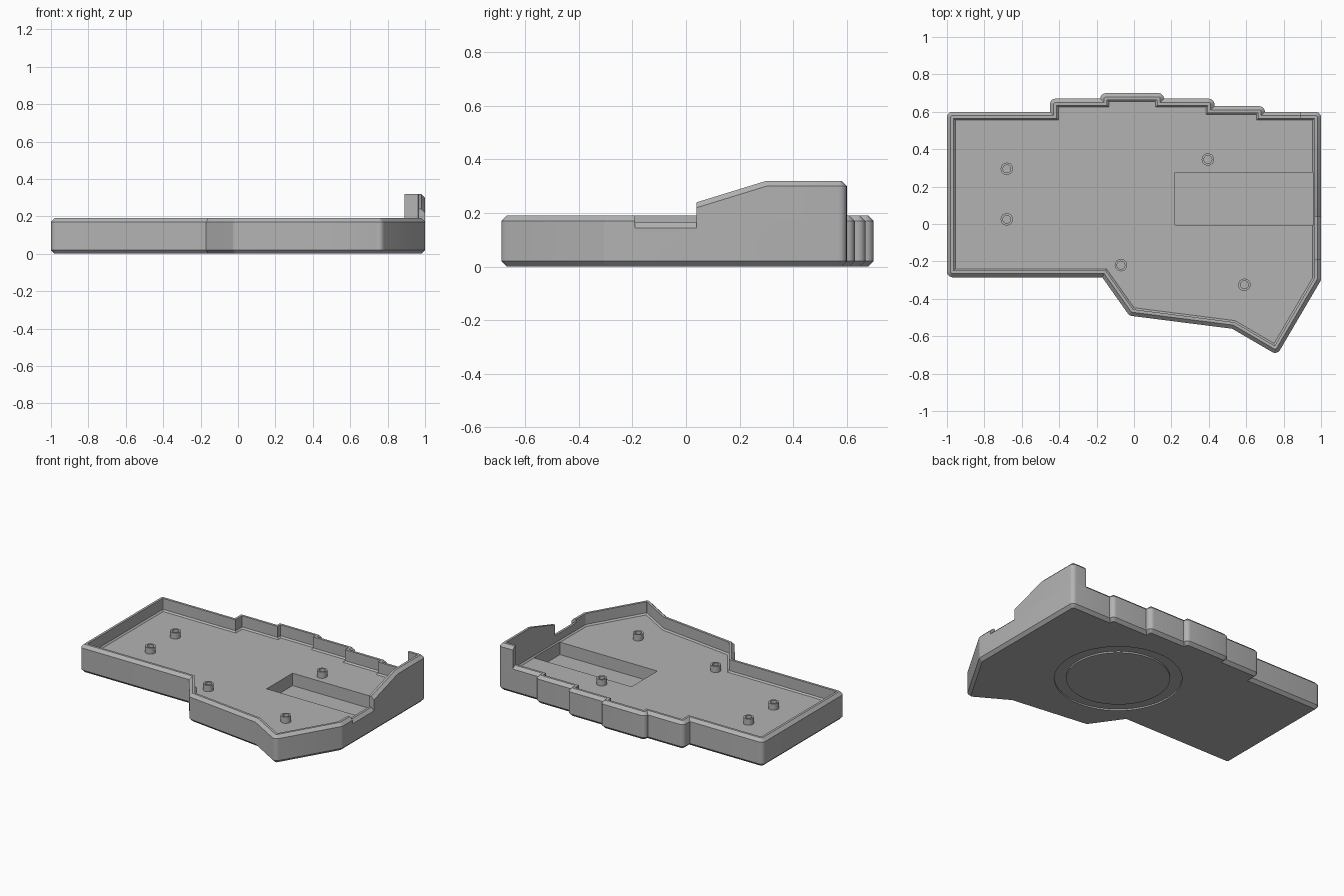
import bpy, bmesh, math
from mathutils import Vector

if "Cube" in bpy.data.objects:
    bpy.data.objects.remove(bpy.data.objects["Cube"])

grey = bpy.data.materials.new("mid_grey")
grey.diffuse_color = (0.45, 0.45, 0.45, 1)
grey.use_nodes = True
grey.node_tree.nodes["Principled BSDF"].inputs["Base Color"].default_value = grey.diffuse_color

# Outer outline of the tray, counter-clockwise
OUT = [(-1, -.285), (-.17, -.285), (-.025, -.49), (.525, -.56), (.765, -.70), (1, -.30),
       (1, .60), (.70, .60), (.70, .63), (.43, .63), (.43, .67), (.16, .67), (.16, .70),
       (-.18, .70), (-.18, .67), (-.45, .67), (-.45, .60), (-1, .60)]
R = .03       # rounding of outward corners
TOP, FLOOR = .19, .105


def outline(d, steps=5):
    """Outline moved inward by d, with outward corners rounded."""
    pts, n = [], len(OUT)
    for i in range(n):
        a, p, b = (Vector(OUT[(i + k) % n]) for k in (-1, 0, 1))
        u, v = (p - a).normalized(), (b - p).normalized()
        nu, nv = Vector((-u.y, u.x)), Vector((-v.y, v.x))
        c = p + (nu + nv) * d / (1 + nu.dot(nv))
        cross = u.x * v.y - u.y * v.x
        if cross <= 0:
            pts.append(c)
            continue
        r = max(R - d, .002)
        centre = c + (nu + nv) * r / (1 + nu.dot(nv))
        turn = math.atan2(cross, u.dot(v))
        start = math.atan2(-nu.y, -nu.x)
        for k in range(steps + 1):
            t = start + turn * k / steps
            pts.append(centre + Vector((math.cos(t), math.sin(t))) * r)
    return pts


def loft(name, rings, closed=True):
    """Join rings of points; closed rings are capped at both ends."""
    bm = bmesh.new()
    vs = [[bm.verts.new(p) for p in ring] for ring in rings]
    n = len(vs[0])
    for a, b in zip(vs, vs[1:]):
        for i in range(n):
            j = (i + 1) % n
            bm.faces.new((a[i], a[j], b[j], b[i]))
    if closed:
        bm.faces.new(vs[0][::-1])
        bm.faces.new(vs[-1])
    bmesh.ops.recalc_face_normals(bm, faces=bm.faces)
    me = bpy.data.meshes.new(name)
    bm.to_mesh(me)
    bm.free()
    me.materials.append(grey)
    ob = bpy.data.objects.new(name, me)
    bpy.context.collection.objects.link(ob)
    return ob


def smooth(ob):
    bpy.ops.object.select_all(action='DESELECT')
    ob.select_set(True)
    bpy.context.view_layer.objects.active = ob
    bpy.ops.object.shade_smooth_by_angle(angle=math.radians(30))


def circle(x, y, r, z, n):
    return [(x + r * math.cos(2 * math.pi * k / n), y + r * math.sin(2 * math.pi * k / n), z)
            for k in range(n)]


def tube(name, x, y, r_out, r_in, z0, z1, n):
    prof = [(r_out, z0), (r_out, z1), (r_in, z1), (r_in, z0), (r_out, z0)]
    ob = loft(name, [circle(x, y, r, z, n) for r, z in prof], closed=False)
    bm = bmesh.new()
    bm.from_mesh(ob.data)
    bmesh.ops.remove_doubles(bm, verts=bm.verts, dist=1e-5)
    bmesh.ops.recalc_face_normals(bm, faces=bm.faces)
    bm.to_mesh(ob.data)
    bm.free()
    return ob


# Tray: chamfered outside, flat rim, inner wall with a small chamfer at the floor
section = [(.02, 0), (0, .02), (0, TOP - .02), (.02, TOP), (.036, TOP),
           (.036, FLOOR + .01), (.045, FLOOR)]
tray = loft("tray", [[(p.x, p.y, z) for p in outline(d)] for d, z in section])

# Cutters: battery pocket, side notch and shallow ring groove underneath
pocket = loft("pocket_cutter", [[(.22, -.005, z), (.957, -.005, z), (.957, .275, z), (.22, .275, z)]
                                for z in (.02, .16)])
notch = loft("notch_cutter", [[(.9, y, .165), (.98, y, .165), (1.01, y, .135), (1.01, y, .3), (.9, y, .3)]
                              for y in (-.19, .04)])
groove = tube("groove_cutter", .2, .085, .396, .322, -.05, .01, 64)
for cutter in (pocket, notch, groove):
    mod = tray.modifiers.new(cutter.name, 'BOOLEAN')
    mod.operation = 'DIFFERENCE'
    mod.solver = 'EXACT'
    mod.object = cutter
bpy.context.view_layer.objects.active = tray
tray.select_set(True)
for mod in list(tray.modifiers):
    bpy.ops.object.modifier_apply(modifier=mod.name)
for cutter in (pocket, notch, groove):
    bpy.data.objects.remove(cutter)
smooth(tray)


# Raised side wall: sloped front, wrapping round the rear corner
def wall_path(d):
    r = max(R - d, .002)
    cx, cy = 1 - d - r, .6 - d - r
    arc = [(cx + r * math.cos(k * math.pi / 10), cy + r * math.sin(k * math.pi / 10)) for k in range(6)]
    return [(1 - d, .04), (1 - d, .30)] + arc + [(.89, .6 - d)]


wall_section = [(0, None), (0, -.02), (.02, 0), (.036, 0), (.036, None)]
columns = []
for d, drop in wall_section:
    path = wall_path(d)
    columns.append([(x, y, .17 if drop is None else (.24 if i == 0 else .32) + drop)
                    for i, (x, y) in enumerate(path)])
smooth(loft("raised_wall", list(zip(*columns))))

# Screw standoffs
for i, (x, y) in enumerate([(-.68, .295), (-.68, .025), (-.07, -.22), (.395, .345), (.59, -.325)]):
    smooth(tube(f"standoff_{i + 1}", x, y, .033, .021, FLOOR - .005, FLOOR + .042, 24))
